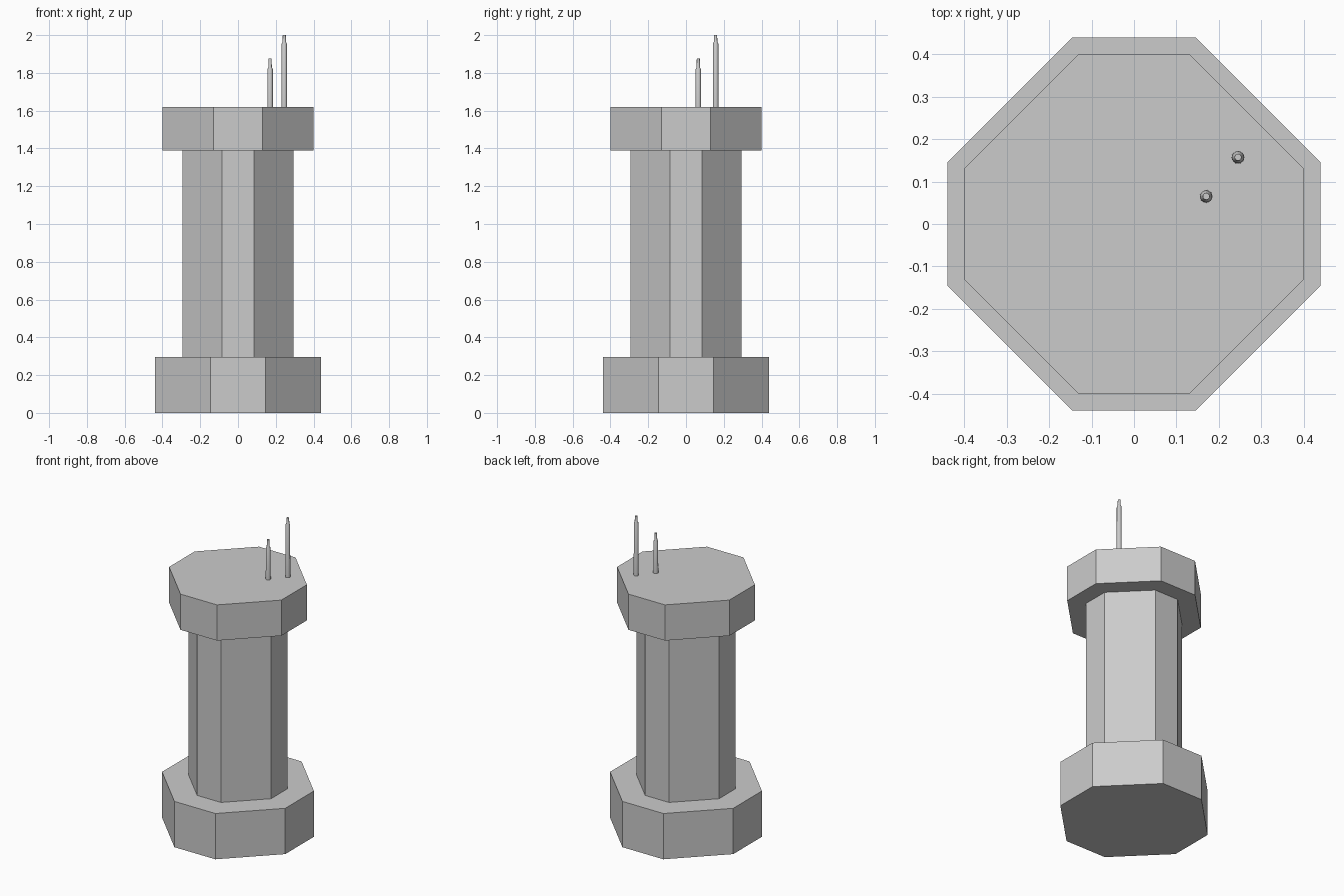
import bpy
import bmesh

cube = bpy.data.objects.get("Cube")
if cube:
    bpy.data.objects.remove(cube, do_unlink=True)

# Single stone grey for the whole model
grey = bpy.data.materials.new("stone_grey")
grey.use_nodes = True
colour = (0.6, 0.6, 0.6, 1)
grey.diffuse_color = colour
grey.node_tree.nodes["Principled BSDF"].inputs["Base Color"].default_value = colour


def finish(name, bm):
    bmesh.ops.recalc_face_normals(bm, faces=bm.faces)
    mesh = bpy.data.meshes.new(name)
    bm.to_mesh(mesh)
    bm.free()
    mesh.materials.append(grey)
    obj = bpy.data.objects.new(name, mesh)
    bpy.context.collection.objects.link(obj)
    return obj


def chamfered_block(name, half, flat, bottom, top):
    """Square block with its four upright edges cut off."""
    outline = []
    x, y = half, -flat
    for _ in range(4):
        outline += [(x, y), (x, -y)] if abs(x) > abs(y) else [(x, y), (-x, y)]
        x, y = -y, x
    bm = bmesh.new()
    face = bm.faces.new([bm.verts.new((px, py, bottom)) for px, py in outline])
    up = bmesh.ops.extrude_face_region(bm, geom=[face])["geom"]
    verts = [v for v in up if isinstance(v, bmesh.types.BMVert)]
    bmesh.ops.translate(bm, verts=verts, vec=(0, 0, top - bottom))
    return finish(name, bm)


def antenna(name, x, y, profile, sides=16):
    """Round rod lofted through (radius, height) rings."""
    bm = bmesh.new()
    rings = []
    for radius, z in profile:
        ring = bmesh.ops.create_circle(bm, segments=sides, radius=radius)["verts"]
        bmesh.ops.translate(bm, verts=ring, vec=(x, y, z))
        rings.append(ring)
    for low, high in zip(rings, rings[1:]):
        for i in range(sides):
            j = (i + 1) % sides
            bm.faces.new((low[i], low[j], high[j], high[i]))
    bm.faces.new(rings[0])
    bm.faces.new(rings[-1])
    obj = finish(name, bm)
    bpy.ops.object.select_all(action="DESELECT")
    obj.select_set(True)
    bpy.context.view_layer.objects.active = obj
    bpy.ops.object.shade_smooth_by_angle(angle=0.6)


# Tower
chamfered_block("base", 0.439, 0.146, 0, 0.295)
chamfered_block("shaft", 0.295, 0.085, 0.295, 1.39)
chamfered_block("cap", 0.4, 0.13, 1.39, 1.62)

# Rods on the roof
antenna("short_antenna", 0.17, 0.065,
        [(0.015, 1.62), (0.014, 1.82), (0.009, 1.83), (0.008, 1.875)])
antenna("tall_antenna", 0.245, 0.157,
        [(0.015, 1.62), (0.014, 1.955), (0.009, 1.965), (0.008, 2.0)])
